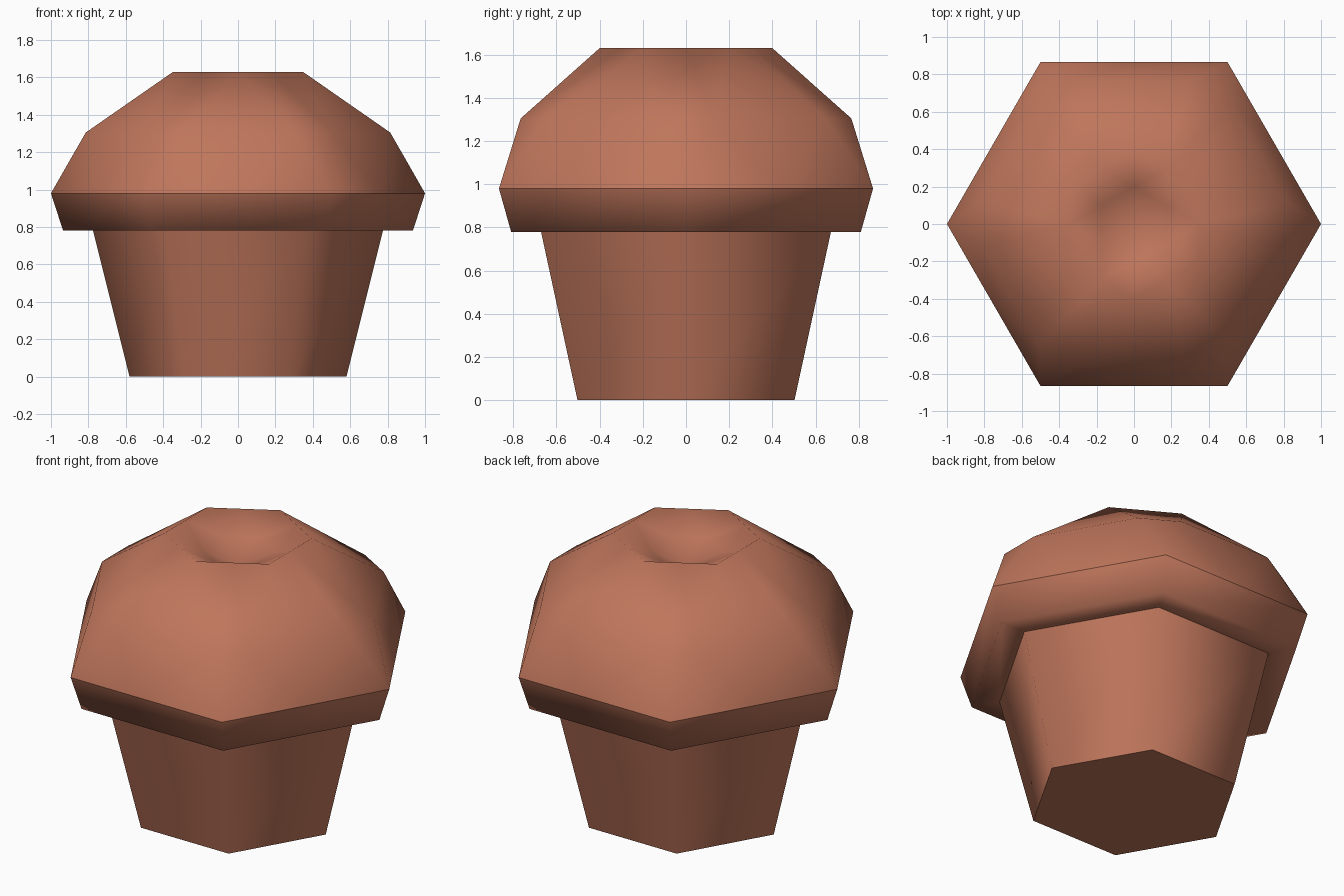
import bpy, bmesh, math

if "Cube" in bpy.data.objects:
    bpy.data.objects.remove(bpy.data.objects["Cube"])

mat = bpy.data.materials.new("baked_brown")
mat.diffuse_color = (0.52, 0.18, 0.105, 1.0)
mat.use_nodes = True
mat.node_tree.nodes["Principled BSDF"].inputs["Base Color"].default_value = mat.diffuse_color


def hex_ring(bm, r, z, turn=0.0):
    return [bm.verts.new((r * math.cos(math.radians(60 * i + turn)),
                          r * math.sin(math.radians(60 * i + turn)), z)) for i in range(6)]


def finish(bm, name):
    mesh = bpy.data.meshes.new(name)
    bm.to_mesh(mesh)
    bm.free()
    mesh.materials.append(mat)
    obj = bpy.data.objects.new(name, mesh)
    bpy.context.collection.objects.link(obj)
    return obj


def loft(name, profile, close_bottom=False):
    # six-sided surface through (radius, height) points, listed bottom to top outside
    bm = bmesh.new()
    rings = [hex_ring(bm, r, z) for r, z in profile]
    for a, b in zip(rings, rings[1:]):
        for i in range(6):
            j = (i + 1) % 6
            bm.faces.new((a[i], a[j], b[j], b[i])).smooth = True
    if close_bottom:
        bm.faces.new(rings[0][::-1]).smooth = False
    return finish(bm, name)


# Tapered cup and overhanging brim
loft("cup", [(0.58, 0.0), (0.775, 0.78)], close_bottom=True)
loft("brim", [(0.775, 0.78), (0.935, 0.78), (1.0, 0.98)])

# Dome: twisted hexagon band plus a dimpled crown, subdivided once and bulged
bm = bmesh.new()
low = hex_ring(bm, 1.0, 0.98)
top = hex_ring(bm, 0.4, 1.63, 30)
dimple = bm.verts.new((0, 0, 1.45))
for i in range(6):
    j = (i + 1) % 6
    bm.faces.new((low[i], low[j], top[i]))
    bm.faces.new((low[j], top[j], top[i]))
    bm.faces.new((top[i], top[j], dimple))
bmesh.ops.subdivide_edges(bm, edges=bm.edges[:], cuts=1, use_grid_fill=True)
for v in bm.verts:
    if abs(v.co.z - 1.305) < 0.01:
        s = 0.823 / math.hypot(v.co.x, v.co.y)
        v.co.x *= s
        v.co.y *= s
bmesh.ops.triangulate(bm, faces=[f for f in bm.faces if len(f.verts) > 3])
for f in bm.faces:
    f.smooth = True
finish(bm, "muffin_dome")
